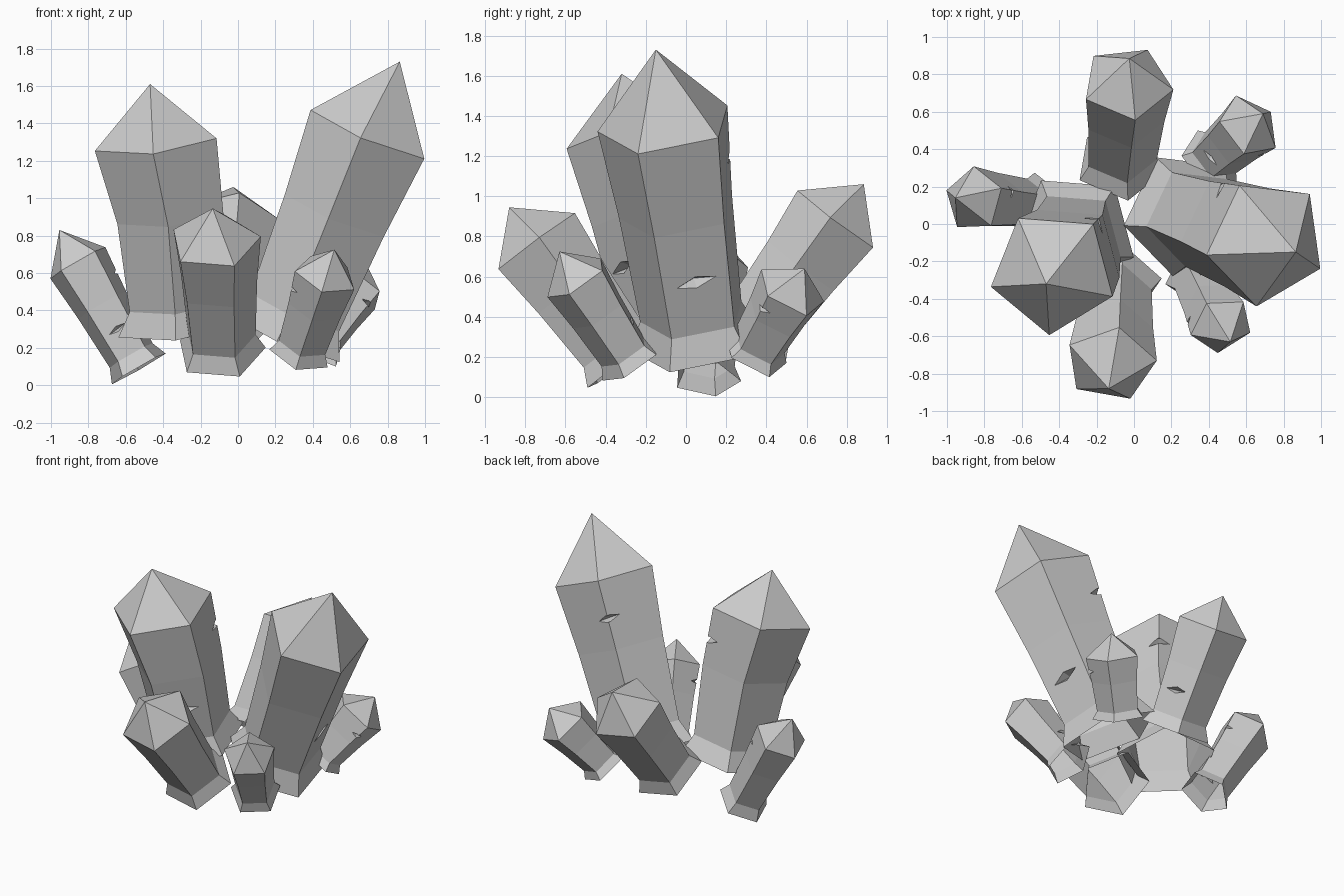
import bpy, bmesh
from math import cos, sin, pi
from mathutils import Vector

if "Cube" in bpy.data.objects:
    bpy.data.objects.remove(bpy.data.objects["Cube"])

SIDES = 5
STEP = 2 * pi / SIDES


def mesh_object(name, bm):
    bmesh.ops.recalc_face_normals(bm, faces=bm.faces)
    mesh = bpy.data.meshes.new(name)
    bm.to_mesh(mesh)
    bm.free()
    obj = bpy.data.objects.new(name, mesh)
    bpy.context.collection.objects.link(obj)
    return obj


def cut_notch(obj, centre, across, up, out):
    # thin lens-shaped chip cut into the crystal's side
    bm = bmesh.new()
    ends = [(bm.verts.new(centre + a), bm.verts.new(centre - a)) for a in (across, up, out)]
    for a in ends[0]:
        for b in ends[1]:
            for c in ends[2]:
                bm.faces.new((a, b, c))
    cutter = mesh_object("notch_cutter", bm)
    cutter.hide_render = True
    mod = obj.modifiers.new("notch", 'BOOLEAN')
    mod.operation = 'DIFFERENCE'
    mod.solver = 'EXACT'
    mod.object = cutter
    bpy.context.view_layer.objects.active = obj
    bpy.ops.object.modifier_apply(modifier=mod.name)
    bpy.data.objects.remove(cutter)


def crystal(name, base, tip, corner, r, tip_len, bend=(0, 0, 0), upper=True):
    base, tip, corner, bend = Vector(base), Vector(tip), Vector(corner), Vector(bend)
    axis = tip - base
    length = axis.length
    axis.normalize()
    # one known shoulder corner sets the rotation about the axis
    u = corner - base
    u = (u - axis * u.dot(axis)).normalized()
    v = axis.cross(u)
    shoulder = length - tip_len

    def spoke(k):
        return u * cos(k * STEP) + v * sin(k * STEP)

    # flared foot, neck, middle, shoulder, then the point
    profile = [(0, 0.98, 0), (0.125, 0.78, 0.3), (0.6, 0.87, 1), (1, 1, 0)]
    bm = bmesh.new()
    rings = [[bm.verts.new(base + axis * h * shoulder + spoke(k) * s * r + bend * b)
              for k in range(SIDES)] for h, s, b in profile]
    apex = bm.verts.new(tip)
    bm.faces.new(rings[0][::-1])
    for lo, hi in zip(rings, rings[1:]):
        for k in range(SIDES):
            n = (k + 1) % SIDES
            bm.faces.new((lo[k], lo[n], hi[n], hi[k]))
    for k in range(SIDES):
        bm.faces.new((rings[-1][k], rings[-1][(k + 1) % SIDES], apex))
    obj = mesh_object(name, bm)

    # a low chip in one face and a higher one across an edge
    chips = [(0.5, 0.36, 0.83 * cos(STEP / 2), 0.30, 0.09, 0.18)]
    if upper:
        chips.append((2.0, 0.78, 0.90, 0.52, 0.07, 0.20))
    for k, h, s, wide, tall, deep in chips:
        out = spoke(k)
        centre = base + axis * h * shoulder + out * s * r + bend * 0.6
        across = (axis.cross(out) + axis * 0.12).normalized()
        cut_notch(obj, centre, across * wide * r, axis * tall * r, out * deep * r)

    # the foot is open underneath
    bm = bmesh.new()
    bm.from_mesh(obj.data)
    foot = [f for f in bm.faces if all(abs((w.co - base).dot(axis)) < 1e-3 for w in f.verts)]
    bmesh.ops.delete(bm, geom=foot, context='FACES_ONLY')
    bm.to_mesh(obj.data)
    bm.free()


# two tall crystals
crystal("tall_right_crystal", (0.26, 0.06, 0.26), (0.865, -0.15, 1.73), (1.0, -0.24, 1.23), 0.35, 0.415)
crystal("tall_left_crystal", (-0.315, -0.05, 0.31), (-0.47, -0.32, 1.61), (-0.45, -0.59, 1.21), 0.345, 0.31, (0.03, 0, 0))
# medium crystals leaning forward and back
crystal("front_crystal", (-0.095, -0.31, 0.175), (-0.135, -0.88, 0.945), (-0.08, -0.56, 0.92), 0.25, 0.22, upper=False)
crystal("back_crystal", (-0.075, 0.32, 0.30), (-0.025, 0.885, 1.06), (0.20, 0.725, 0.90), 0.25, 0.22, upper=False)
# small outer crystals
crystal("small_left_crystal", (-0.53, 0.10, 0.09), (-0.955, 0.14, 0.83), (-0.94, -0.02, 0.60), 0.178, 0.20)
crystal("small_front_crystal", (0.33, -0.27, 0.17), (0.515, -0.63, 0.725), (0.575, -0.42, 0.62), 0.175, 0.17)
crystal("small_back_crystal", (0.41, 0.34, 0.22), (0.69, 0.59, 0.64), (0.47, 0.54, 0.60), 0.185, 0.15)
